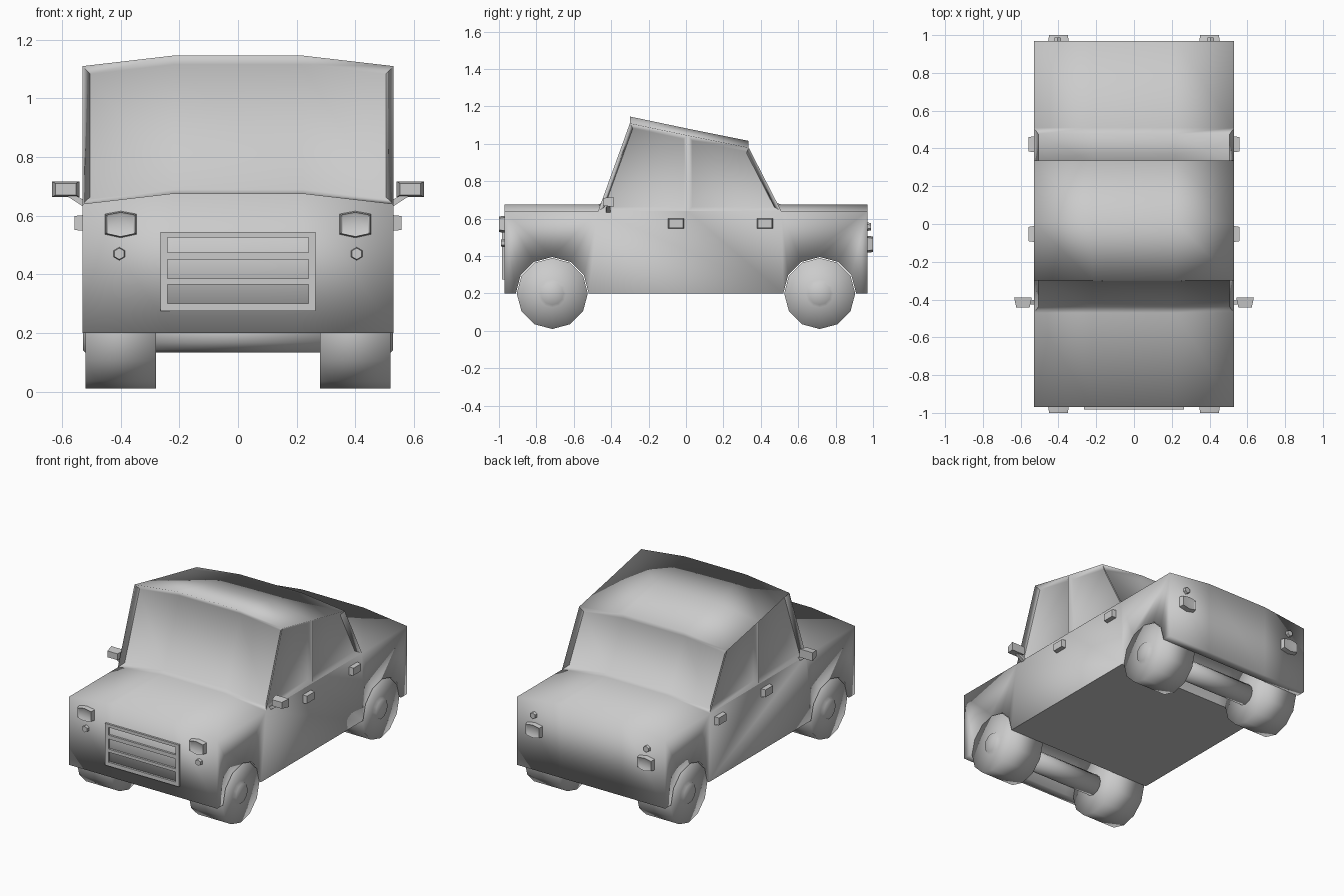
import bpy, bmesh, math
from mathutils import Vector, Matrix

cube = bpy.data.objects.get("Cube")
if cube:
    bpy.data.objects.remove(cube, do_unlink=True)

grey = bpy.data.materials.new("plain grey")
grey.use_nodes = True
colour = (0.6, 0.6, 0.6, 1)
grey.diffuse_color = colour
grey.node_tree.nodes["Principled BSDF"].inputs["Base Color"].default_value = colour


def finish(name, bm, angle=None):
    bmesh.ops.recalc_face_normals(bm, faces=bm.faces)
    me = bpy.data.meshes.new(name)
    bm.to_mesh(me)
    bm.free()
    me.materials.append(grey)
    ob = bpy.data.objects.new(name, me)
    bpy.context.collection.objects.link(ob)
    if angle is not None:
        bpy.ops.object.select_all(action='DESELECT')
        ob.select_set(True)
        bpy.context.view_layer.objects.active = ob
        bpy.ops.object.shade_smooth_by_angle(angle=math.radians(angle))
    return ob


def prism(name, outline, origin, direction, depth, taper=0.85, angle=30, rim=0):
    """Extrude a flat outline of 3D points along direction, shrinking the far end."""
    bm = bmesh.new()
    o, d = Vector(origin), Vector(direction)
    near = [bm.verts.new(o + Vector(p)) for p in outline]
    far = [bm.verts.new(o + Vector(p) * taper + d * depth) for p in outline]
    n = len(near)
    bm.faces.new(near)
    cap = bm.faces.new(far)
    for i in range(n):
        bm.faces.new((near[i], near[(i + 1) % n], far[(i + 1) % n], far[i]))
    bmesh.ops.recalc_face_normals(bm, faces=bm.faces)
    if rim:
        bmesh.ops.inset_region(bm, faces=[cap], thickness=rim, depth=-rim / 2)
    return finish(name, bm, angle)


def box(name, lo, hi):
    bm = bmesh.new()
    lo, hi = Vector(lo), Vector(hi)
    bmesh.ops.create_cube(bm, size=1, matrix=Matrix.Translation((lo + hi) / 2)
                          @ Matrix.Diagonal((*(hi - lo), 1)))
    return finish(name, bm)


# Body: side profile with wheel arches, lofted across a crowned width
AXLE_Y, AXLE_Z, ARCH = 0.715, 0.2, 0.195
HALF, CROWN, BELT = 0.53, 0.22, 0.64


def arch(y):
    return [(y - ARCH * math.cos(math.pi * i / 6), AXLE_Z + ARCH * math.sin(math.pi * i / 6))
            for i in range(7)]


front_arch, rear_arch = arch(-AXLE_Y), arch(AXLE_Y)
upper = [(0.97, BELT), (0.51, BELT), (0.335, 0.98), (0.01, 1.045),
         (-0.30, 1.11), (-0.47, BELT), (-0.97, BELT)]
profile = [(-0.97, 0.2)] + front_arch + rear_arch + [(0.97, 0.2)] + upper

bm = bmesh.new()
rows = []
for x in (-HALF, -CROWN, CROWN, HALF):
    lift = 0.036 if abs(x) == CROWN else 0
    rows.append([bm.verts.new((x, y, z + (lift if z > 0.6 else 0))) for y, z in profile])
n = len(profile)
strips = []
for i in range(n):
    j = (i + 1) % n
    strips.append([bm.faces.new((a[i], a[j], b[j], b[i])) for a, b in zip(rows, rows[1:])])

# Side panels: fenders, doors and window openings
windows = []
R = 16  # index of the first upper profile point
for row in (rows[0], rows[3]):
    x = row[0].co.x
    sill = bm.verts.new((x, 0.01, BELT))
    bm.faces.new([row[i] for i in range(8)] + [row[R + 5], row[R + 6]])
    bm.faces.new([row[i] for i in range(8, 16)] + [row[R], row[R + 1]])
    bm.faces.new([row[7], row[8], row[R + 1], sill, row[R + 5]])
    windows.append(bm.faces.new([row[R + 5], sill, row[R + 3], row[R + 4]]))
    windows.append(bm.faces.new([sill, row[R + 1], row[R + 2], row[R + 3]]))
bmesh.ops.recalc_face_normals(bm, faces=bm.faces)
bmesh.ops.inset_individual(bm, faces=windows, thickness=0.023, depth=-0.025,
                           use_even_offset=True)
for s in (R + 1, R + 4):  # rear glass and windscreen
    bmesh.ops.inset_region(bm, faces=strips[s], thickness=0.023, depth=-0.025,
                           use_even_offset=True)
for f in bm.faces:
    f.smooth = True
for e in bm.edges:  # crisp doors, sills and floor, soft ends
    if all(abs(v.co.y) < 0.53 and v.co.z < 0.65 for v in e.verts):
        e.smooth = e.calc_face_angle(0) < 0.5
finish("car_body", bm)

# Wheels and axles: profiles turned around the x axis
def turned(name, points, y, sides=12):
    bm = bmesh.new()
    vs = [bm.verts.new((x, y, AXLE_Z + r)) for x, r in points]
    es = [bm.edges.new(p) for p in zip(vs, vs[1:])]
    bmesh.ops.spin(bm, geom=vs + es, cent=(0, y, AXLE_Z), axis=(1, 0, 0),
                   angle=math.tau, steps=sides)
    bmesh.ops.remove_doubles(bm, verts=bm.verts, dist=0.0005)
    return finish(name, bm, 100)


for end, y in (("front", -AXLE_Y), ("rear", AXLE_Y)):
    turned(end + "_axle", [(-0.3, 0), (-0.3, 0.066), (0.3, 0.066), (0.3, 0)], y)
    for side, s in (("left", 1), ("right", -1)):
        tyre = [(0.28, 0), (0.28, 0.19), (0.52, 0.19), (0.512, 0.075),
                (0.528, 0.06), (0.528, 0)]
        turned(f"{end}_{side}_wheel", [(s * x, r) for x, r in tyre], y)

# Grille: raised frame and bars
for i, (lo, hi) in enumerate(((0.275, 0.30), (0.365, 0.385), (0.45, 0.475), (0.525, 0.545))):
    box(f"grille_bar_{i + 1}", (-0.245, -0.983, lo), (0.245, -0.965, hi))
for side, s in (("left", 1), ("right", -1)):
    box(f"grille_{side}_edge", (s * 0.2525 - 0.0125, -0.983, 0.275),
        (s * 0.2525 + 0.0125, -0.965, 0.545))

# Lamps, mirrors and handles on both sides
lamp = [(-0.055, 0.036), (0, 0.046), (0.055, 0.036), (0.055, -0.034),
        (0, -0.046), (-0.055, -0.034)]
bulb = [(0.023 * math.sin(i * math.pi / 3), 0.023 * math.cos(i * math.pi / 3))
        for i in range(6)]
rect = ((-1, -1), (1, -1), (1, 1), (-1, 1))
for side, s in (("left", 1), ("right", -1)):
    for end, d, big_z, small_z in (("front", -1, 0.57, 0.47), ("rear", 1, 0.463, 0.557)):
        prism(f"{end}_{side}_lamp", [(x, 0, z) for x, z in lamp],
              (s * 0.4, d * 0.965, big_z), (0, d, 0), 0.035, 0.9, rim=0.008)
        prism(f"{end}_{side}_small_lamp", [(x, 0, z) for x, z in bulb],
              (s * 0.405, d * 0.965, small_z), (0, d, 0), 0.023, 0.85)
    for end, y in (("front", -0.053), ("rear", 0.422)):
        prism(f"{end}_{side}_door_handle", [(0, a * 0.043, b * 0.027) for a, b in rect],
              (s * 0.525, y, 0.575), (s, 0, 0), 0.033, 0.88)
    prism(f"{side}_mirror", [(a * 0.047, 0, b * 0.027) for a, b in rect],
          (s * 0.588, -0.388, 0.69), (0, -1, 0), 0.055, 0.75)
    prism(f"{side}_mirror_stalk", [(0, a * 0.012, b * 0.012) for a, b in rect],
          (s * 0.52, -0.415, 0.638), (s, 0, 0.6), 0.06, 0.8)
